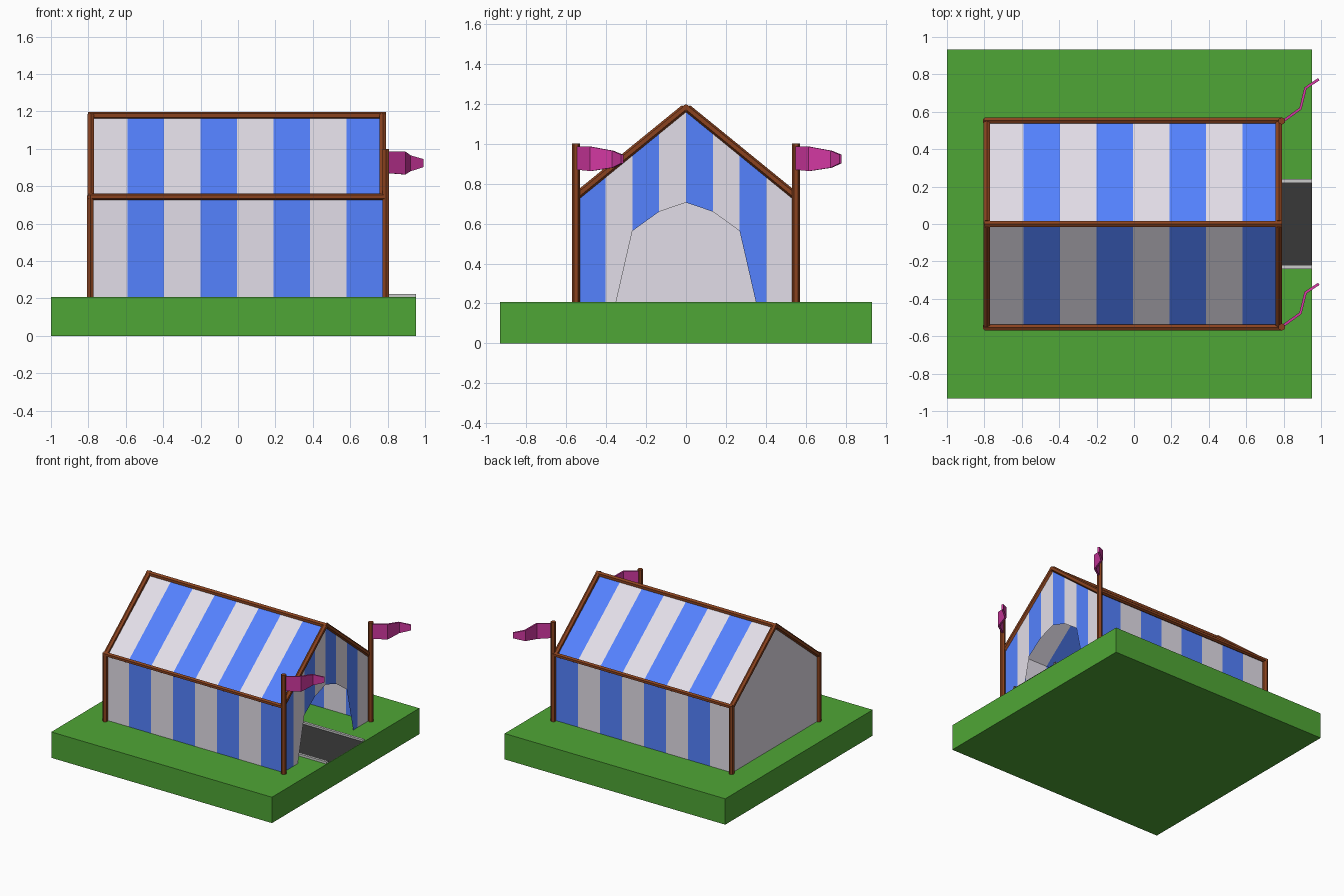
import bpy, bmesh
from mathutils import Vector

if "Cube" in bpy.data.objects:
    bpy.data.objects.remove(bpy.data.objects["Cube"])

def material(name, *rgb):
    # colours are given as seen on screen, stored as linear
    m = bpy.data.materials.new(name)
    lin = [c / 12.92 if c < 0.04 else ((c + 0.055) / 1.055) ** 2.4 for c in rgb]
    m.diffuse_color = (*lin, 1)
    m.use_nodes = True
    m.node_tree.nodes["Principled BSDF"].inputs["Base Color"].default_value = m.diffuse_color
    return m

GREEN = material("grass", 0.31, 0.65, 0.21)
BLUE = material("blue_canvas", 0.33, 0.51, 1.0)
WHITE = material("white_canvas", 0.89, 0.87, 0.91)
BROWN = material("wood", 0.54, 0.26, 0.12)
DARK = material("asphalt", 0.22, 0.22, 0.22)
KERB = material("kerb", 0.8, 0.8, 0.8)
PINK = material("flag", 0.82, 0.22, 0.63)

def mesh(name, faces, mats):
    """faces: list of (points, material index)"""
    bm = bmesh.new()
    for pts, mi in faces:
        f = bm.faces.new([bm.verts.new(p) for p in pts])
        f.material_index = mi
    bmesh.ops.remove_doubles(bm, verts=bm.verts[:], dist=1e-5)
    me = bpy.data.meshes.new(name)
    bm.to_mesh(me)
    bm.free()
    for m in mats:
        me.materials.append(m)
    ob = bpy.data.objects.new(name, me)
    bpy.context.collection.objects.link(ob)
    return ob

def sweep(name, prof, x0, x1, mats, n=1):
    """Sweep a (y, z) profile along x in n alternating bands."""
    faces = []
    step = (x1 - x0) / n
    for i in range(n):
        a, b = x0 + i * step, x0 + (i + 1) * step
        for p, q in zip(prof, prof[1:]):
            faces.append(([(a, *p), (b, *p), (b, *q), (a, *q)], i % 2))
    return mesh(name, faces, mats)

def box(name, lo, hi, mat):
    lo, hi = Vector(lo), Vector(hi)
    bpy.ops.mesh.primitive_cube_add(size=1, location=(lo + hi) / 2)
    ob = bpy.context.object
    ob.name = name
    ob.scale = hi - lo
    ob.data.materials.append(mat)

def pole(name, a, b, r=0.02):
    a, b = Vector(a), Vector(b)
    d = b - a
    bpy.ops.mesh.primitive_cylinder_add(vertices=6, radius=r, depth=d.length,
                                        location=(a + b) / 2)
    ob = bpy.context.object
    ob.name = name
    ob.rotation_euler = d.to_track_quat('Z', 'Y').to_euler()
    ob.data.materials.append(BROWN)

G, EAVE, RIDGE, W = 0.207, 0.74, 1.17, 0.537
XB, XF = -0.785, 0.775

# Ground slab, road and kerbs (open strips lying on the grass)
box("ground", (-1, -0.932, 0), (0.953, 0.932, G), GREEN)
sweep("road", [(-0.22, G + 0.003), (0.22, G + 0.003)], -0.77, 0.953, [DARK])
for s, n in ((-1, "left"), (1, "right")):
    y0, y1 = sorted((s * 0.22, s * 0.24))
    sweep("kerb_" + n, [(y0, G), (y0, 0.225), (y1, 0.225), (y1, G)],
          -0.77, 0.953, [KERB])

# Striped walls and roof, swept along x
prof = [(-W, G), (-W, EAVE), (0, RIDGE), (W, EAVE), (W, G)]
sweep("walls_and_roof", prof, XB, XF, [WHITE, BLUE], 8)

# Plain back gable
mesh("back_gable", [([(XB, *p) for p in prof], 0)], [WHITE])

# Striped front gable with the faceted doorway
def roof_z(y):
    return EAVE + (W - abs(y)) * (RIDGE - EAVE) / W

door = {0: 0.705, 1: 0.66, 2: 0.563}
faces = []
for i in range(-4, 4):
    y0, y1 = i * W / 4, (i + 1) * W / 4
    low = [(y0, door.get(abs(i), G)), (y1, door.get(abs(i + 1), G))]
    if i == -3:
        low.insert(1, (-0.35, G))
    if i == 2:
        low.insert(1, (0.35, G))
    pts = low + [(y1, roof_z(y1)), (y0, roof_z(y0))]
    faces.append(([(XF, *p) for p in pts], (i + 4) % 2))
mesh("front_gable", faces, [BLUE, WHITE])

# Wooden frame
pole("ridge_beam", (XB - 0.018, 0, 1.178), (XF + 0.015, 0, 1.178))
for s, n in ((-1, "left"), (1, "right")):
    y = s * 0.551
    pole("eave_beam_" + n, (XB - 0.015, s * 0.553, 0.743),
         (XF + 0.01, s * 0.553, 0.743), 0.018)
    pole("back_post_" + n, (-0.789, y, G - 0.02), (-0.789, y, 0.75))
    pole("front_post_" + n, (0.79, y, G - 0.02), (0.79, y, 1.0))
    for x, e in ((-0.787, "back"), (0.774, "front")):
        pole(f"{e}_rafter_{n}", (x, s * 0.545, 0.74), (x, s * 0.008, 1.177), 0.02)

# Waving pennants: x, y offset from post, low z, high z
wave = [(0.80, 0.005, 0.87, 0.985), (0.89, 0.07, 0.863, 0.985),
        (0.917, 0.18, 0.88, 0.965), (0.988, 0.227, 0.902, 0.945)]
for y, n in ((-0.547, "left"), (0.547, "right")):
    faces = [([(a[0], y + a[1], a[2]), (b[0], y + b[1], b[2]),
               (b[0], y + b[1], b[3]), (a[0], y + a[1], a[3])], 0)
             for a, b in zip(wave, wave[1:])]
    ob = mesh("flag_" + n, faces, [PINK])
    mod = ob.modifiers.new("thickness", 'SOLIDIFY')
    mod.thickness = 0.014
    mod.offset = 0
